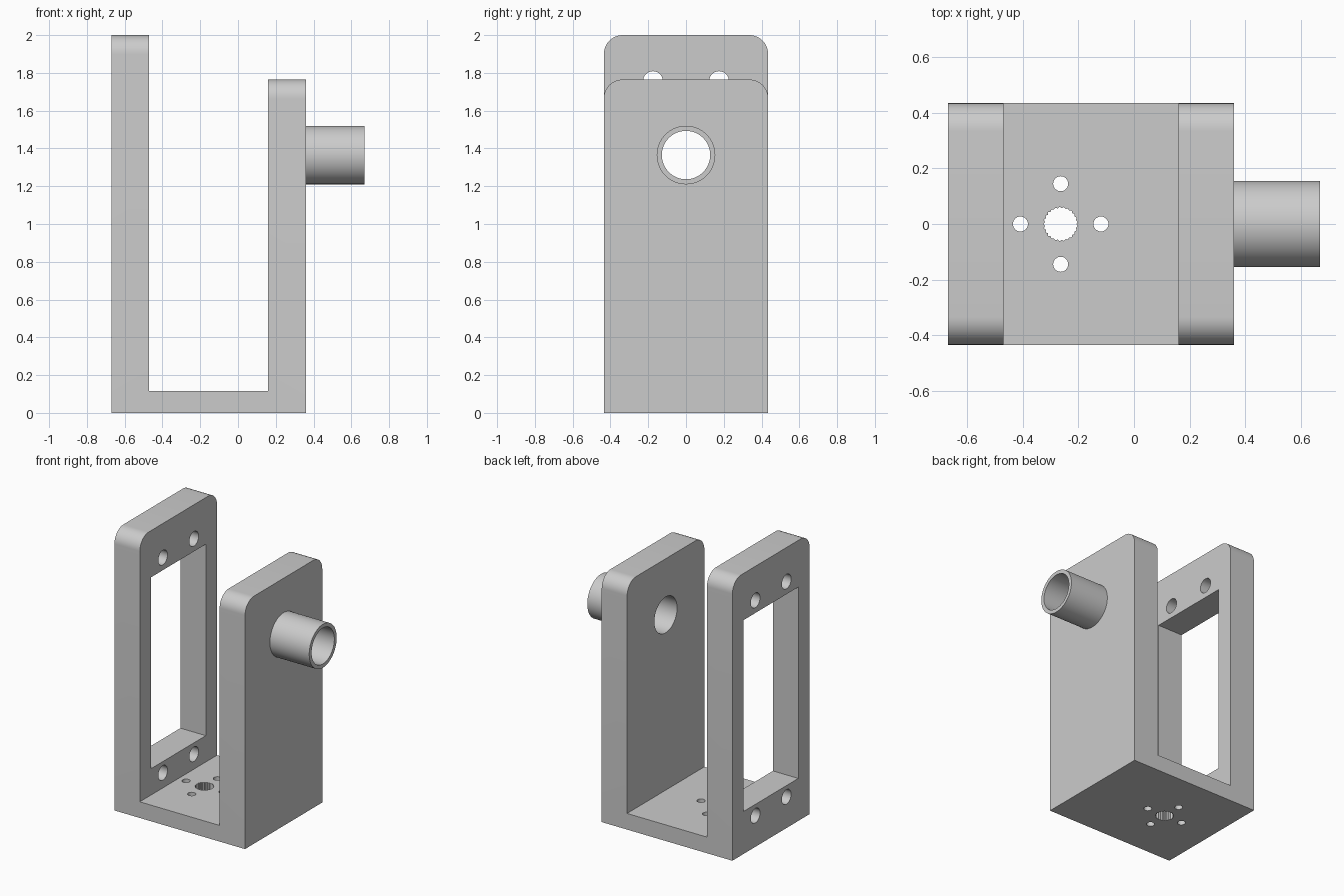
import bpy, bmesh
from math import pi, cos, sin, radians
from mathutils import Matrix, Vector

cube = bpy.data.objects.get("Cube")
if cube:
    bpy.data.objects.remove(cube, do_unlink=True)

# Single grey material
grey = bpy.data.materials.new("plain grey")
grey.use_nodes = True
colour = (0.6, 0.6, 0.6, 1)
grey.diffuse_color = colour
grey.node_tree.nodes["Principled BSDF"].inputs["Base Color"].default_value = colour

HALF_DEPTH = 0.435
TALL, SHORT, FLOOR = 2.0, 1.765, 0.115
OUT_L, IN_L, IN_R, OUT_R, TUBE_END = -0.67, -0.47, 0.16, 0.36, 0.67
BORE_Z = 1.365
HUB_X = -0.264


def prism(bm, points, direction):
    """Extrude a closed outline along a direction."""
    face = bm.faces.new([bm.verts.new(p) for p in points])
    ext = bmesh.ops.extrude_face_region(bm, geom=[face])
    moved = [g for g in ext["geom"] if isinstance(g, bmesh.types.BMVert)]
    bmesh.ops.translate(bm, verts=moved, vec=direction)


def rod_x(bm, x0, x1, y, z, radius, sides=48):
    turn = Matrix.Translation(((x0 + x1) / 2, y, z)) @ Matrix.Rotation(pi / 2, 4, "Y")
    bmesh.ops.create_cone(bm, cap_ends=True, segments=sides, radius1=radius,
                          radius2=radius, depth=x1 - x0, matrix=turn)


def rod_z(bm, x, y, radius, sides=32):
    bmesh.ops.create_cone(bm, cap_ends=True, segments=sides, radius1=radius,
                          radius2=radius, depth=0.4,
                          matrix=Matrix.Translation((x, y, 0.05)))


def finish(bm, name):
    bmesh.ops.recalc_face_normals(bm, faces=bm.faces)
    mesh = bpy.data.meshes.new(name)
    bm.to_mesh(mesh)
    bm.free()
    obj = bpy.data.objects.new(name, mesh)
    bpy.context.collection.objects.link(obj)
    mesh.materials.append(grey)
    return obj


def combine(target, tool, operation):
    """Apply a boolean and discard the helper object."""
    bpy.ops.object.select_all(action="DESELECT")
    bpy.context.view_layer.objects.active = target
    target.select_set(True)
    tool.hide_render = True
    mod = target.modifiers.new(operation.lower(), "BOOLEAN")
    mod.operation, mod.object, mod.solver = operation, tool, "EXACT"
    bpy.ops.object.modifier_apply(modifier=mod.name)
    bpy.data.objects.remove(tool, do_unlink=True)


# U-shaped bracket with rounded upper corners
bm = bmesh.new()
outline = [(OUT_L, 0), (OUT_R, 0), (OUT_R, SHORT), (IN_R, SHORT),
           (IN_R, FLOOR), (IN_L, FLOOR), (IN_L, TALL), (OUT_L, TALL)]
prism(bm, [(x, -HALF_DEPTH, z) for x, z in outline], Vector((0, 2 * HALF_DEPTH, 0)))
corners = [e for e in bm.edges
           if all(v.co.z > 1 for v in e.verts)
           and abs(e.verts[0].co.y - e.verts[1].co.y) < 0.001]
bmesh.ops.bevel(bm, geom=corners, offset=0.1, segments=12, profile=0.5, affect="EDGES")
bracket = finish(bm, "bracket")

# Pivot tube on the shorter wall
bm = bmesh.new()
rod_x(bm, OUT_R - 0.1, TUBE_END, 0, BORE_Z, 0.155, 64)
combine(bracket, finish(bm, "pivot_tube"), "UNION")

# Tube bore, window, screw holes and hub holes
bm = bmesh.new()
rod_x(bm, IN_R - 0.1, TUBE_END + 0.1, 0, BORE_Z, 0.128, 64)
window = [(-0.308, 0.303), (0.308, 0.303), (0.308, 1.667), (-0.308, 1.667)]
prism(bm, [(OUT_L - 0.1, y, z) for y, z in window], Vector((0.4, 0, 0)))
for side in (-1, 1):
    for z in (0.222, 1.757):
        rod_x(bm, OUT_L - 0.1, IN_L + 0.1, side * 0.175, z, 0.052, 32)
    rod_z(bm, HUB_X + side * 0.145, 0, 0.027)
    rod_z(bm, HUB_X, side * 0.145, 0.027)
# Splined hub hole
teeth = 25
spline = []
for i in range(teeth * 2):
    r = 0.062 if i % 2 else 0.057
    a = pi * i / teeth
    spline.append((HUB_X + r * cos(a), r * sin(a), -0.1))
prism(bm, spline, Vector((0, 0, 0.4)))
combine(bracket, finish(bm, "hole_cutters"), "DIFFERENCE")

bpy.ops.object.select_all(action="DESELECT")
bracket.select_set(True)
bpy.context.view_layer.objects.active = bracket
bpy.ops.object.shade_smooth_by_angle(angle=radians(30))
